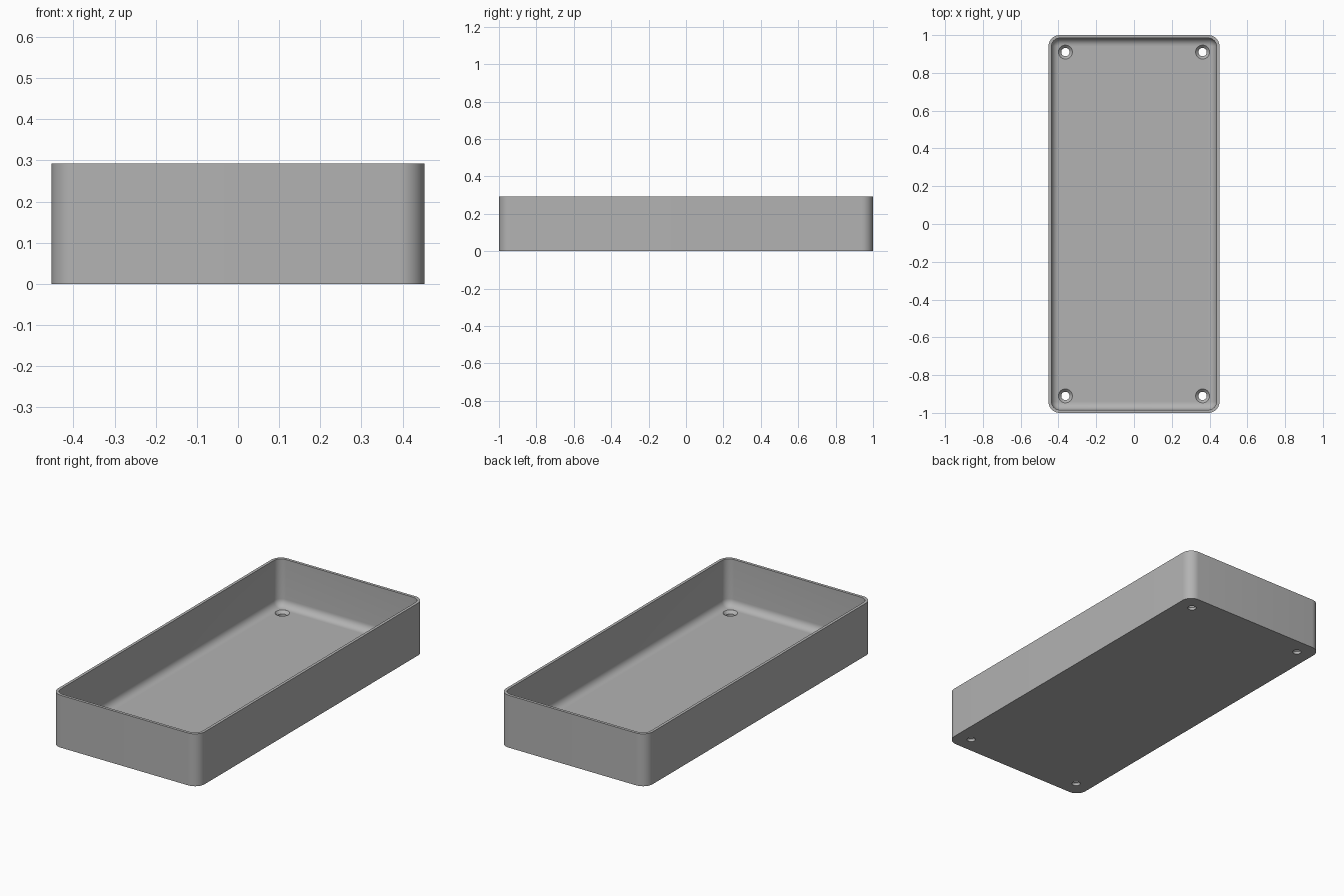
import bpy
import bmesh
import math

HALF_X, HALF_Y, HEIGHT = 0.453, 1.0, 0.292
CORNER, WALL, FLOOR, FILLET = 0.06, 0.016, 0.03, 0.04
CORNER_STEPS, FILLET_STEPS = 10, 8

if "Cube" in bpy.data.objects:
    bpy.data.objects.remove(bpy.data.objects["Cube"], do_unlink=True)

grey = bpy.data.materials.new("grey plastic")
grey.use_nodes = True
colour = (0.45, 0.45, 0.45, 1)
grey.diffuse_color = colour
grey.node_tree.nodes["Principled BSDF"].inputs["Base Color"].default_value = colour


def finish(bm, name):
    bmesh.ops.recalc_face_normals(bm, faces=bm.faces)
    mesh = bpy.data.meshes.new(name)
    bm.to_mesh(mesh)
    bm.free()
    mesh.materials.append(grey)
    obj = bpy.data.objects.new(name, mesh)
    bpy.context.collection.objects.link(obj)
    return obj


def rounded_ring(bm, inset, z):
    """Ring of vertices around a rounded rectangle, inset from the outside."""
    radius = CORNER - inset
    verts = []
    for quarter, (sx, sy) in enumerate([(1, 1), (-1, 1), (-1, -1), (1, -1)]):
        for i in range(CORNER_STEPS + 1):
            a = (quarter + i / CORNER_STEPS) * math.pi / 2
            verts.append(bm.verts.new((sx * (HALF_X - CORNER) + radius * math.cos(a),
                                       sy * (HALF_Y - CORNER) + radius * math.sin(a), z)))
    return verts


def bridge(bm, lower, upper):
    n = len(lower)
    for i in range(n):
        j = (i + 1) % n
        bm.faces.new((lower[i], lower[j], upper[j], upper[i]))


# Tray shell: outside wall, rim, inside wall, rounded inner edge
profile = [(0, 0), (0, HEIGHT), (WALL, HEIGHT)]
for i in range(FILLET_STEPS + 1):
    a = i / FILLET_STEPS * math.pi / 2
    profile.append((WALL + FILLET * (1 - math.cos(a)), FLOOR + FILLET * (1 - math.sin(a))))
bm = bmesh.new()
rings = [rounded_ring(bm, inset, z) for inset, z in profile]
for lower, upper in zip(rings, rings[1:]):
    bridge(bm, lower, upper)
bm.faces.new(rings[0])
bm.faces.new(rings[-1])
tray = finish(bm, "tray")

# Countersunk screw holes in the four corners
HOLE, HEAD, SINK = 0.022, 0.037, 0.015
sections = [(HOLE, -0.05), (HOLE, FLOOR - SINK), (HEAD, FLOOR), (HEAD, FLOOR + 0.05)]
bm = bmesh.new()
for x in (-0.363, 0.363):
    for y in (-0.91, 0.91):
        loops = []
        for radius, z in sections:
            circle = bmesh.ops.create_circle(bm, segments=32, radius=radius)["verts"]
            bmesh.ops.translate(bm, verts=circle, vec=(x, y, z))
            loops.append(circle)
        for lower, upper in zip(loops, loops[1:]):
            bridge(bm, lower, upper)
        bm.faces.new(loops[0])
        bm.faces.new(loops[-1])
cutter = finish(bm, "screw_hole_cutter")
cutter.hide_render = True
cutter.hide_viewport = True

cut = tray.modifiers.new("screw holes", 'BOOLEAN')
cut.operation = 'DIFFERENCE'
cut.solver = 'EXACT'
cut.object = cutter
bpy.context.view_layer.objects.active = tray
tray.select_set(True)
bpy.ops.object.modifier_apply(modifier=cut.name)
bpy.ops.object.shade_smooth_by_angle(angle=math.radians(30))
